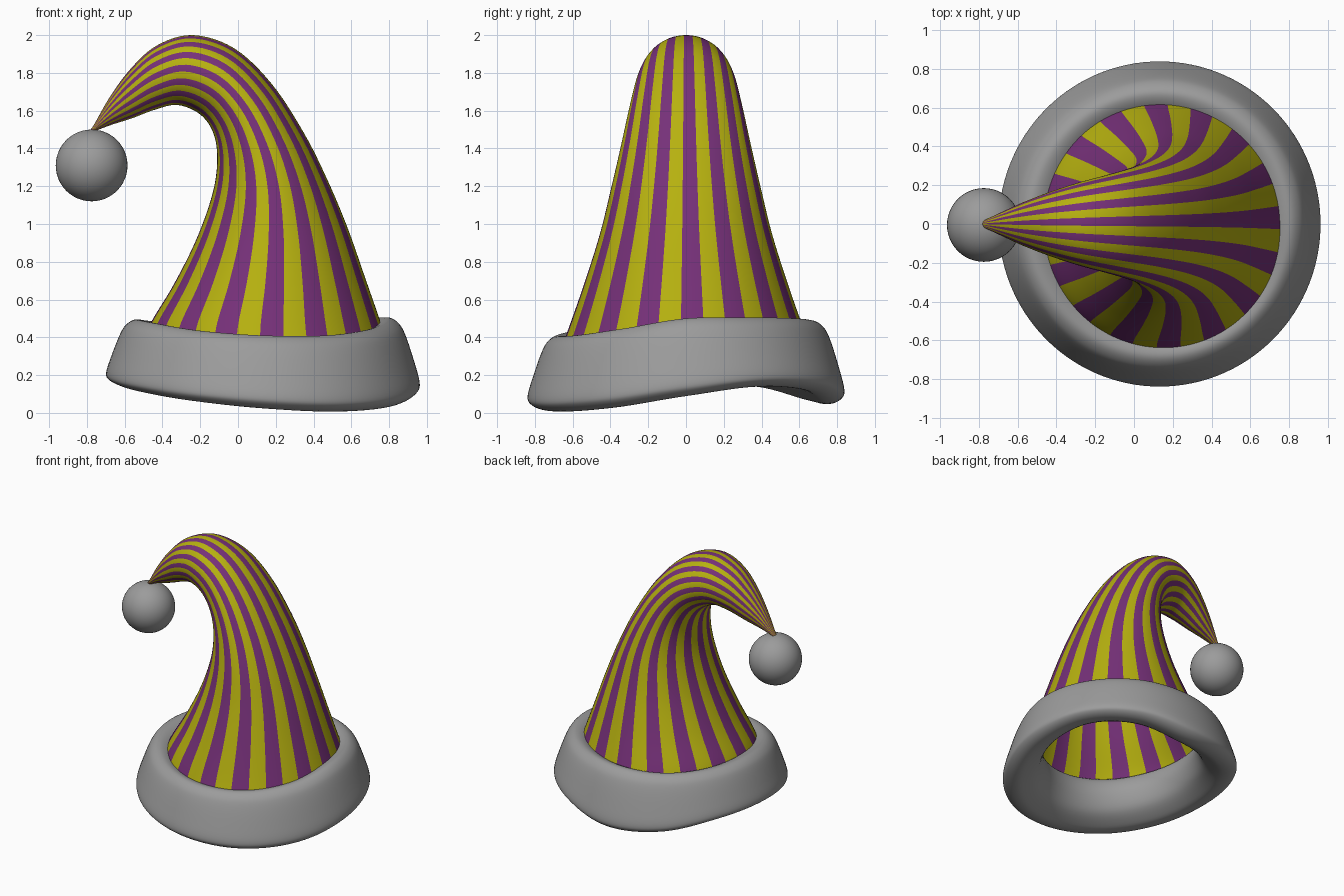
import bpy
import math

if "Cube" in bpy.data.objects:
    bpy.data.objects.remove(bpy.data.objects["Cube"])

SEG = 128
STRIPES = 32


def spline(pts, steps, closed=False):
    """Catmull-Rom interpolation of a list of tuples."""
    n = len(pts)
    out = []
    for i in range(n if closed else n - 1):
        ids = [i - 1, i, i + 1, i + 2]
        p = [pts[j % n] if closed else pts[min(max(j, 0), n - 1)] for j in ids]
        for s in range(steps):
            t = s / steps
            out.append(tuple(
                0.5 * (2 * b + (c - a) * t + (2 * a - 5 * b + 4 * c - d) * t * t
                       + (3 * b - a - 3 * c + d) * t ** 3)
                for a, b, c, d in zip(*p)))
    if not closed:
        out.append(pts[-1])
    return out


def loft(name, rings, closed=False):
    """Skin a list of equally sized vertex rings."""
    n = len(rings[0])
    m = len(rings)
    faces = [(r * n + i, r * n + (i + 1) % n,
              (r + 1) % m * n + (i + 1) % n, (r + 1) % m * n + i)
             for r in range(m if closed else m - 1) for i in range(n)]
    mesh = bpy.data.meshes.new(name)
    mesh.from_pydata([v for ring in rings for v in ring], [], faces)
    mesh.shade_smooth()
    obj = bpy.data.objects.new(name, mesh)
    bpy.context.collection.objects.link(obj)
    return obj


def material(name, color):
    mat = bpy.data.materials.new(name)
    mat.diffuse_color = (*color, 1)
    mat.use_nodes = True
    mat.node_tree.nodes["Principled BSDF"].inputs["Base Color"].default_value = mat.diffuse_color
    return mat


grey = material("grey", (0.33, 0.33, 0.33))

# Striped cone: inner-bend point (x, z), outer-bend point (x, z), half depth in y
sections = [
    (-0.50, 0.37, 0.79, 0.37, 0.65),
    (-0.46, 0.48, 0.755, 0.48, 0.61),
    (-0.34, 0.68, 0.675, 0.71, 0.535),
    (-0.22, 0.92, 0.58, 0.98, 0.455),
    (-0.135, 1.16, 0.475, 1.23, 0.395),
    (-0.11, 1.34, 0.35, 1.48, 0.345),
    (-0.13, 1.48, 0.18, 1.74, 0.30),
    (-0.20, 1.58, -0.02, 1.93, 0.26),
    (-0.32, 1.63, -0.24, 2.00, 0.215),
    (-0.44, 1.605, -0.43, 1.945, 0.165),
    (-0.56, 1.56, -0.57, 1.82, 0.115),
    (-0.67, 1.525, -0.68, 1.67, 0.065),
    (-0.76, 1.49, -0.76, 1.53, 0.025),
    (-0.785, 1.47, -0.785, 1.495, 0.012),
]
rings = []
for ix, iz, ox, oz, hy in spline(sections, 6):
    ring = []
    for i in range(SEG):
        a = math.tau * i / SEG - math.radians(2.5)
        k = (1 + math.cos(a)) / 2
        ring.append((ix + (ox - ix) * k, hy * math.sin(a), iz + (oz - iz) * k))
    rings.append(ring)
cone = loft("striped_cone", rings)
cone.data.materials.append(material("purple", (0.18, 0.03, 0.19)))
cone.data.materials.append(material("yellow", (0.47, 0.44, 0.005)))
for poly in cone.data.polygons:
    poly.material_index = (poly.index % SEG) * STRIPES // SEG % 2

# Wavy brim: bottom and top heights every 30 degrees, starting at +x
edges = [(0.09, 0.50), (0.14, 0.505), (0.12, 0.50), (0.05, 0.485),
         (0.07, 0.475), (0.14, 0.485), (0.155, 0.495), (0.115, 0.475),
         (0.065, 0.435), (0.025, 0.41), (0.008, 0.41), (0.03, 0.445)]
# Brim cross-section: radius, relative height
profile = [(0.69, 0.03), (0.76, 0.0), (0.815, 0.06), (0.83, 0.17),
           (0.80, 0.45), (0.755, 0.78), (0.72, 0.93), (0.67, 1.0),
           (0.61, 0.95), (0.56, 0.82), (0.545, 0.55), (0.59, 0.22)]
heights = spline(edges, 10, closed=True)
section = spline(profile, 5, closed=True)
rings = []
for r, t in section:
    ring = []
    for i, (lo, hi) in enumerate(heights):
        a = math.tau * i / len(heights)
        ring.append((0.132 + r * math.cos(a), 1.01 * r * math.sin(a),
                     lo + t * (hi - lo)))
    rings.append(ring)
loft("brim", rings, closed=True).data.materials.append(grey)

# Pompom at the tip
bpy.ops.mesh.primitive_uv_sphere_add(segments=48, ring_count=24, radius=0.19,
                                     location=(-0.775, -0.005, 1.31))
pompom = bpy.context.object
pompom.name = "pompom"
pompom.data.materials.append(grey)
bpy.ops.object.shade_smooth()
